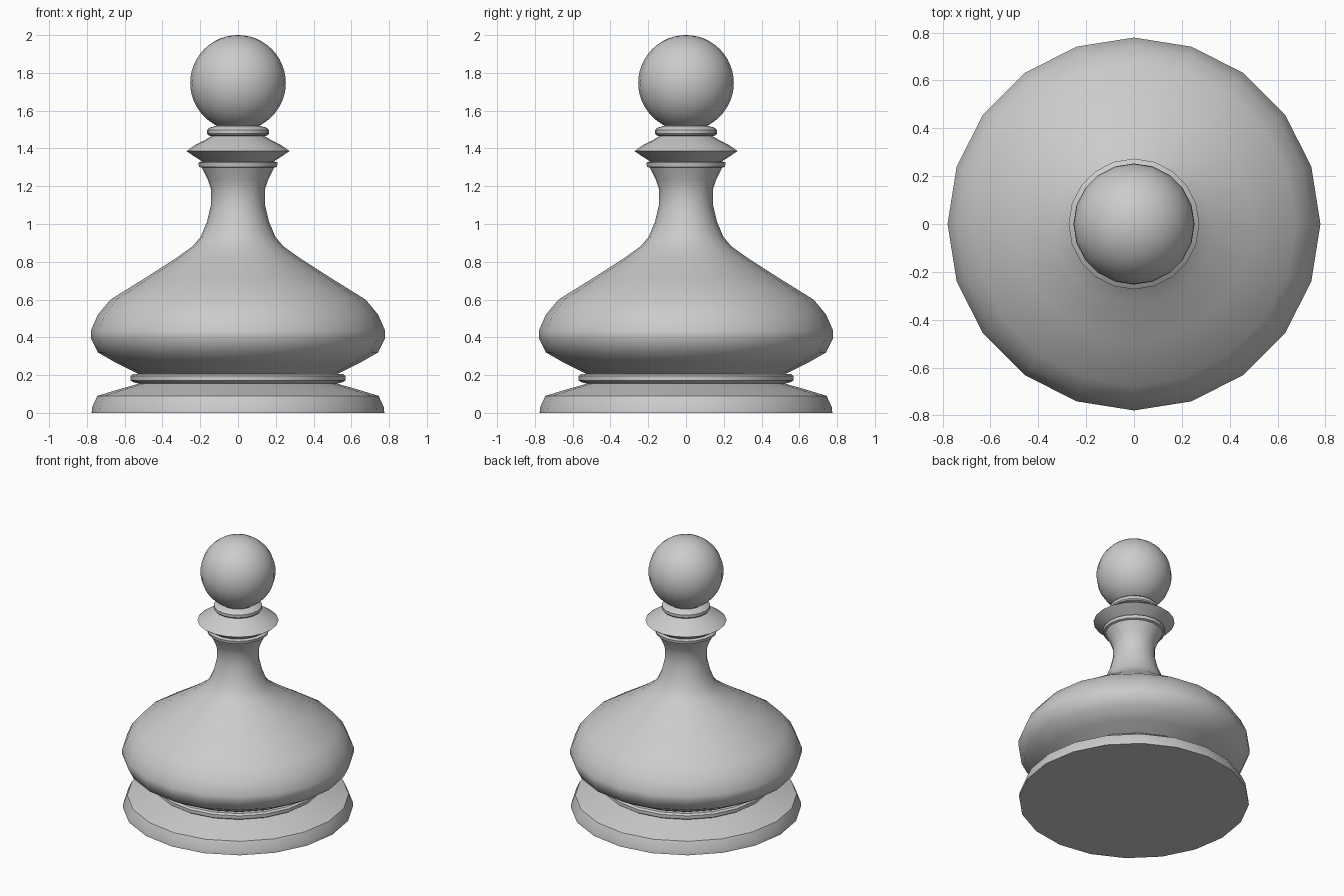
import bpy, bmesh, math

if "Cube" in bpy.data.objects:
    bpy.data.objects.remove(bpy.data.objects["Cube"])

SIDES = 20


def lathe(name, profile, angle=35):
    """Revolve (radius, height) points around z and cap both ends."""
    bm = bmesh.new()
    rings = []
    for r, z in profile:
        rings.append([bm.verts.new((r * math.cos(2 * math.pi * i / SIDES),
                                    r * math.sin(2 * math.pi * i / SIDES), z))
                      for i in range(SIDES)])
    for a, b in zip(rings, rings[1:]):
        for i in range(SIDES):
            j = (i + 1) % SIDES
            bm.faces.new((a[i], a[j], b[j], b[i]))
    bm.faces.new(rings[0][::-1])
    bm.faces.new(rings[-1])
    mesh = bpy.data.meshes.new(name)
    bm.to_mesh(mesh)
    bm.free()
    obj = bpy.data.objects.new(name, mesh)
    bpy.context.collection.objects.link(obj)
    bpy.ops.object.select_all(action='DESELECT')
    obj.select_set(True)
    bpy.context.view_layer.objects.active = obj
    bpy.ops.object.shade_smooth_by_angle(angle=math.radians(angle))
    return obj


# Foot, waist ring, and swelling body up to the collar, turned as one piece
lathe("body", [
    (0.775, 0.0), (0.772, 0.03), (0.745, 0.09), (0.64, 0.122), (0.525, 0.155),
    (0.555, 0.163), (0.568, 0.172), (0.568, 0.196), (0.555, 0.207), (0.53, 0.207),
    (0.64, 0.262), (0.742, 0.32), (0.779, 0.395), (0.779, 0.435), (0.742, 0.52),
    (0.675, 0.60), (0.49, 0.715), (0.33, 0.818), (0.24, 0.882), (0.198, 0.932),
    (0.165, 1.01), (0.143, 1.10), (0.142, 1.18), (0.16, 1.235), (0.192, 1.298),
    (0.206, 1.303), (0.21, 1.325), (0.19, 1.332), (0.235, 1.36), (0.273, 1.386),
    (0.225, 1.42), (0.175, 1.445), (0.14, 1.465), (0.157, 1.47), (0.163, 1.478),
    (0.163, 1.498), (0.153, 1.509), (0.115, 1.52), (0.115, 1.56)])

# Round ball on top
R, CZ, STEPS = 0.253, 1.747, 24
lathe("ball", [(max(0.002, R * math.sin(math.pi * k / STEPS)),
                CZ - R * math.cos(math.pi * k / STEPS))
               for k in range(STEPS + 1)], 40)
